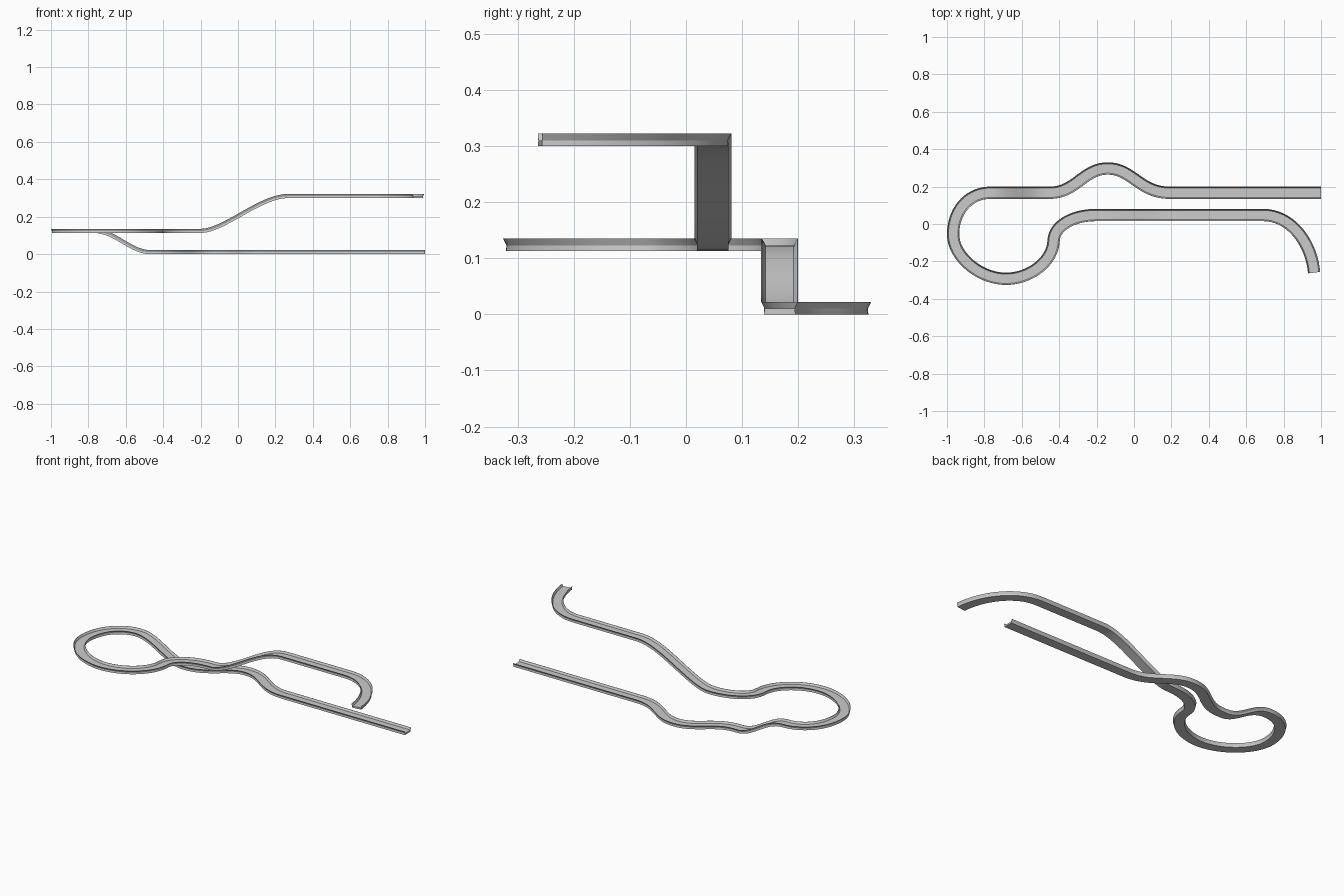
import bpy, bmesh, math
from mathutils import Vector
from mathutils.geometry import interpolate_bezier

cube = bpy.data.objects.get("Cube")
if cube:
    bpy.data.objects.remove(cube)

# Path knots: x, y, z, heading in degrees, handle length in, handle length out
KNOTS = [
    (1.00, 0.167, 0, 180, 0, 0.2),
    (0.19, 0.167, 0, 180, 0.2, 0.16),
    (-0.14, 0.297, 0, 180, 0.13, 0.13),
    (-0.45, 0.167, 0, 180, 0.14, 0.01),
    (-0.47, 0.167, 0, 180, 0.01, 0.11),
    (-0.77, 0.167, 0.113, 180, 0.11, 0.11),
    (-0.967, -0.055, 0.113, 270, 0.13, 0.12),
    (-0.685, -0.293, 0.113, 0, 0.14, 0.13),
    (-0.43, -0.09, 0.113, 88, 0.11, 0.08),
    (-0.20, 0.048, 0.113, 0, 0.13, 0.13),
    (0.27, 0.048, 0.300, 0, 0.15, 0.1),
    (0.69, 0.048, 0.300, 0, 0.1, 0.15),
    (0.963, -0.26, 0.300, -85, 0.16, 0),
]

# Channel section: flat floor slab with thin lips flaring outward
HALF = [(0.028, 0), (0.027, 0.010), (0.033, 0.022), (0.0315, 0.022), (0.025, 0.010)]
SECTION = HALF + [(-s, h) for s, h in reversed(HALF)]


def sample_path(steps=18):
    points = []
    for a, b in zip(KNOTS, KNOTS[1:]):
        p, q = Vector(a[:3]), Vector(b[:3])
        da, db = (Vector((math.cos(math.radians(k[3])), math.sin(math.radians(k[3])), 0))
                  for k in (a, b))
        straight = a[1] == b[1] and a[2] == b[2]
        seg = interpolate_bezier(p, p + da * a[5], q - db * b[4], q, 2 if straight else steps)
        points += seg if not points else seg[1:]
    return points


def sweep(name, points, section, material):
    bm = bmesh.new()
    rings = []
    for i, p in enumerate(points):
        ahead = points[min(i + 1, len(points) - 1)] - p
        behind = p - points[max(i - 1, 0)]
        along = (ahead.normalized() + behind.normalized()).normalized()
        side = along.cross(Vector((0, 0, 1))).normalized()
        up = side.cross(along)
        rings.append([bm.verts.new(p + side * s + up * h) for s, h in section])
    n = len(section)
    for a, b in zip(rings, rings[1:]):
        for j in range(n):
            k = (j + 1) % n
            bm.faces.new((a[j], a[k], b[k], b[j]))
    bm.faces.new(rings[0])
    bm.faces.new(rings[-1])
    bmesh.ops.recalc_face_normals(bm, faces=bm.faces)
    mesh = bpy.data.meshes.new(name)
    bm.to_mesh(mesh)
    bm.free()
    mesh.materials.append(material)
    obj = bpy.data.objects.new(name, mesh)
    bpy.context.collection.objects.link(obj)
    return obj


# Plain grey finish
grey = bpy.data.materials.new("light_grey")
grey.use_nodes = True
grey.diffuse_color = (0.6, 0.6, 0.6, 1)
grey.node_tree.nodes["Principled BSDF"].inputs["Base Color"].default_value = (0.6, 0.6, 0.6, 1)

# Winding channel track
track = sweep("track", sample_path(), SECTION, grey)
bpy.ops.object.select_all(action="DESELECT")
track.select_set(True)
bpy.context.view_layer.objects.active = track
bpy.ops.object.shade_smooth_by_angle(angle=math.radians(30))
